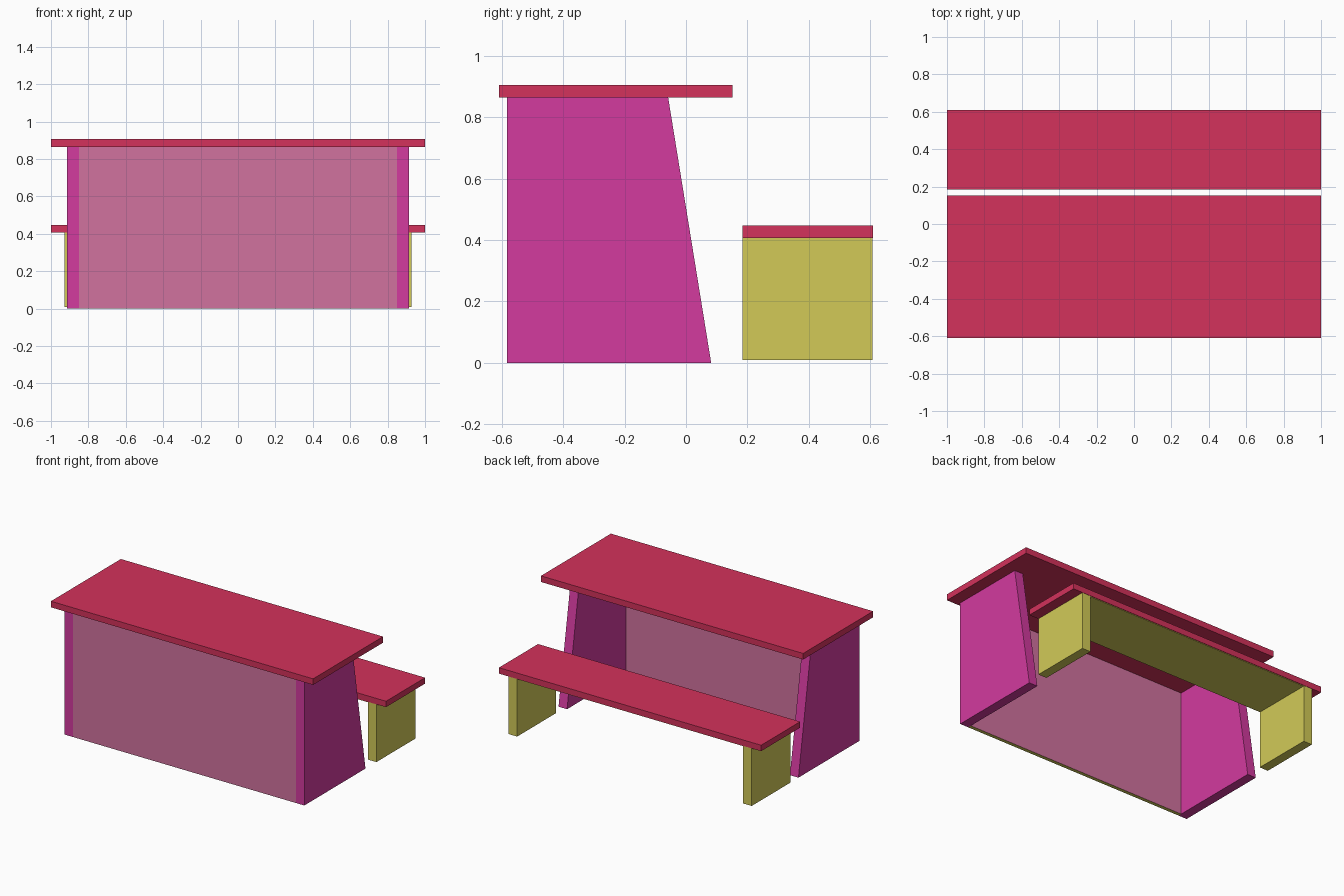
import bpy

if "Cube" in bpy.data.objects:
    bpy.data.objects.remove(bpy.data.objects["Cube"])


def material(name, rgb):
    m = bpy.data.materials.new(name)
    m.diffuse_color = [(c / 255) ** 2.2 for c in rgb] + [1]
    m.use_nodes = True
    m.node_tree.nodes["Principled BSDF"].inputs["Base Color"].default_value = m.diffuse_color
    return m


RED = material("red", (210, 53, 92))
MAGENTA = material("magenta", (210, 61, 157))
PINK = material("dusty_pink", (208, 114, 157))
OLIVE = material("olive", (209, 201, 88))


def prism(name, profile, x0, x1, mat):
    """Extrude a (y, z) profile from x0 to x1; profile runs anticlockwise seen from +x."""
    n = len(profile)
    verts = [(x, y, z) for x in (x0, x1) for y, z in profile]
    faces = [tuple(reversed(range(n))), tuple(range(n, 2 * n))]
    faces += [(i, (i + 1) % n, (i + 1) % n + n, i + n) for i in range(n)]
    mesh = bpy.data.meshes.new(name)
    mesh.from_pydata(verts, [], faces)
    mesh.materials.append(mat)
    ob = bpy.data.objects.new(name, mesh)
    bpy.context.collection.objects.link(ob)
    return ob


def box(name, x, y, z, mat):
    profile = [(y[0], z[0]), (y[1], z[0]), (y[1], z[1]), (y[0], z[1])]
    return prism(name, profile, x[0], x[1], mat)


def mirror_x(ob):
    ob.modifiers.new("mirror", 'MIRROR').use_axis[0] = True


# Desk: top, tapered side panels, front panel with an olive lower edge
box("desk_top", (-1, 1), (-0.61, 0.152), (0.864, 0.906), RED)
side = [(-0.584, 0), (0.082, 0), (-0.058, 0.864), (-0.584, 0.864)]
mirror_x(prism("desk_side_panels", side, 0.85, 0.915, MAGENTA))
panel = box("desk_front_panel", (-0.85, 0.85), (-0.584, -0.559), (0, 0.864), PINK)
panel.data.materials.append(OLIVE)
for face in panel.data.polygons:
    if face.normal.z < -0.9:
        face.material_index = 1

# Bench: seat, slab legs, thin olive plate under the seat
box("bench_seat", (-1, 1), (0.184, 0.61), (0.407, 0.448), RED)
mirror_x(box("bench_legs", (0.862, 0.927), (0.184, 0.608), (0.009, 0.407), OLIVE))
box("bench_underplate", (-0.862, 0.862), (0.186, 0.606), (0.403, 0.407), OLIVE)
